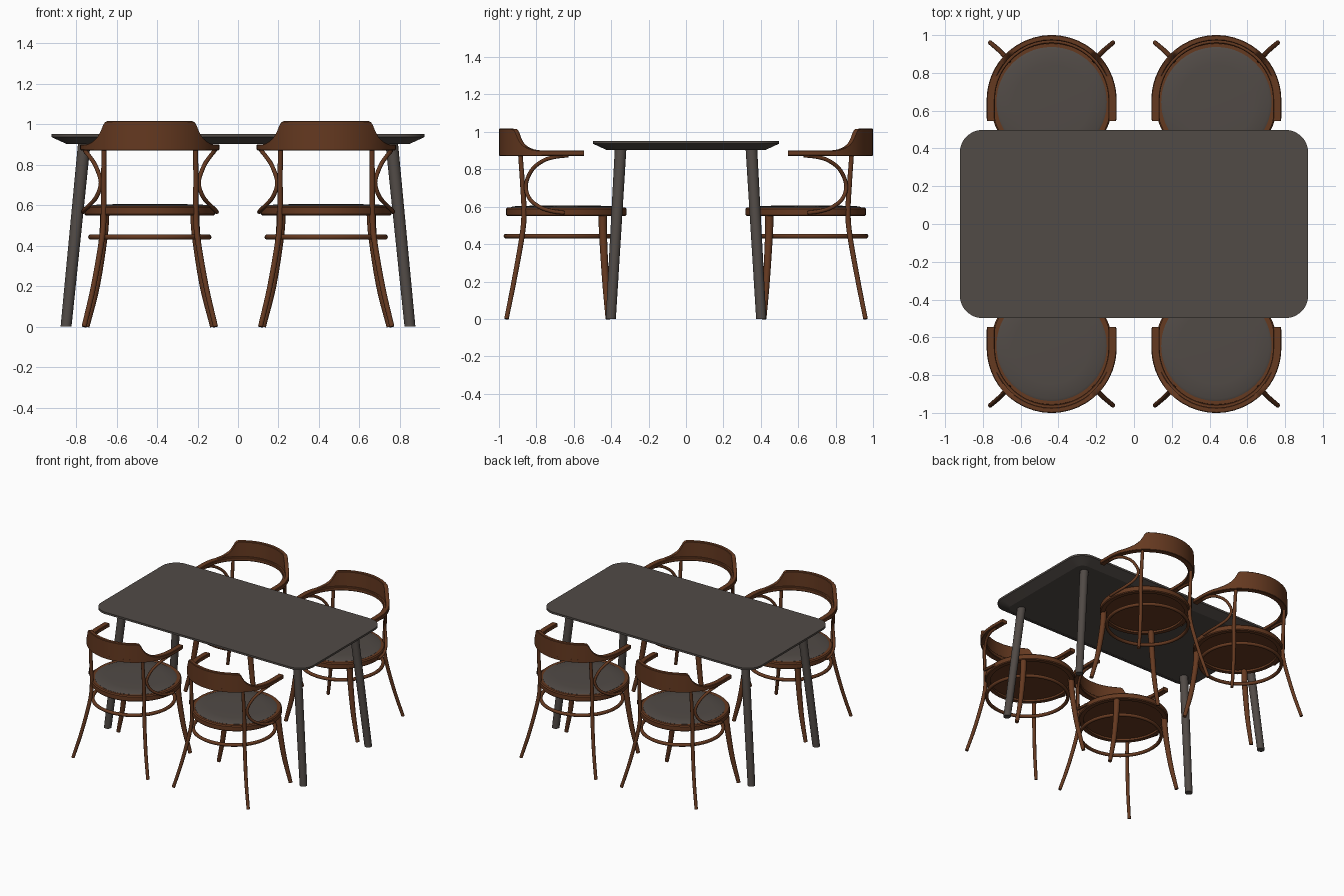
import bpy, bmesh, math
from mathutils import Vector

if "Cube" in bpy.data.objects:
    bpy.data.objects.remove(bpy.data.objects["Cube"])


def material(name, rgb):
    m = bpy.data.materials.new(name)
    m.diffuse_color = (*rgb, 1)
    m.use_nodes = True
    m.node_tree.nodes["Principled BSDF"].inputs["Base Color"].default_value = m.diffuse_color
    return m


WOOD = material("brown wood", (0.130, 0.041, 0.0145))
GREY = material("warm dark grey", (0.082, 0.069, 0.061))
CX, SEAT_Y, BACK_Y = 0.436, -0.64, -0.656


def finish(name, bm, mat, angle=40):
    bmesh.ops.remove_doubles(bm, verts=bm.verts, dist=1e-5)
    bmesh.ops.recalc_face_normals(bm, faces=bm.faces)
    me = bpy.data.meshes.new(name)
    bm.to_mesh(me)
    bm.free()
    me.materials.append(mat)
    ob = bpy.data.objects.new(name, me)
    bpy.context.collection.objects.link(ob)
    bpy.ops.object.select_all(action='DESELECT')
    ob.select_set(True)
    bpy.context.view_layer.objects.active = ob
    bpy.ops.object.shade_smooth_by_angle(angle=math.radians(angle))
    return ob


def skin(name, loops, mat, closed=False, caps=True, angle=40):
    """Bridge equal-length vertex loops into one surface."""
    bm = bmesh.new()
    rows = [[bm.verts.new(p) for p in lp] for lp in loops]
    n = len(rows[0])
    for i in range(len(rows) if closed else len(rows) - 1):
        a, b = rows[i], rows[(i + 1) % len(rows)]
        for j in range(n):
            k = (j + 1) % n
            bm.faces.new((a[j], a[k], b[k], b[j]))
    if caps and not closed:
        bm.faces.new(rows[0])
        bm.faces.new(rows[-1])
    return finish(name, bm, mat, angle)


def smooth_path(pts, steps=6):
    """Catmull-Rom interpolation of (x, y, z, radius) points."""
    pts = [Vector(p) for p in pts]
    p = [2 * pts[0] - pts[1]] + pts + [2 * pts[-1] - pts[-2]]
    out = []
    for i in range(1, len(p) - 2):
        a, b, c, d = p[i - 1:i + 3]
        for s in range(steps):
            t = s / steps
            out.append(0.5 * (2 * b + (c - a) * t + (2 * a - 5 * b + 4 * c - d) * t * t
                              + (3 * b - a - 3 * c + d) * t ** 3))
    return out + [pts[-1]]


def tube(name, pts, mat, sides=12, steps=6, ref=(0, 0, 1), flat_ends=False):
    path = smooth_path(pts, steps)
    loops = []
    for i, p in enumerate(path):
        t = (path[min(i + 1, len(path) - 1)] - path[max(i - 1, 0)]).to_3d().normalized()
        if flat_ends:
            t = Vector((0, 0, 1))
        u = t.cross(Vector(ref)).normalized()
        v = t.cross(u)
        loops.append([p.to_3d() + p[3] * (math.cos(a) * u + math.sin(a) * v)
                      for a in (2 * math.pi * k / sides for k in range(sides))])
    return skin(name, loops, mat)


def ring(name, profile, cy, mat, n=64):
    """Revolve a closed (r, z) profile round the vertical axis at y = cy."""
    loops = [[(r * math.cos(a), cy + r * math.sin(a), z) for r, z in profile]
             for a in (2 * math.pi * i / n for i in range(n))]
    return skin(name, loops, mat, closed=True)


def disc(name, profile, cy, mat, n=64):
    """Stack of circles with capped ends."""
    loops = [[(r * math.cos(a), cy + r * math.sin(a), z)
              for a in (2 * math.pi * i / n for i in range(n))] for r, z in profile]
    return skin(name, loops, mat)


# Table top: rounded rectangle with an undercut edge
def rounded_rect(hx, hy, r, z):
    out = []
    for q, (sx, sy) in enumerate(((1, 1), (-1, 1), (-1, -1), (1, -1))):
        for i in range(13):
            a = math.radians(90 * q + 7.5 * i)
            out.append((sx * (hx - r) + r * math.cos(a), sy * (hy - r) + r * math.sin(a), z))
    return out


skin("table_top", [rounded_rect(0.845, 0.422, 0.06, 0.902),
                   rounded_rect(0.922, 0.498, 0.12, 0.937),
                   rounded_rect(0.922, 0.498, 0.12, 0.952)], GREY, angle=20)

# Splayed table legs
for sx in (-1, 1):
    for sy in (-1, 1):
        tube("table_leg", [(sx * 0.85, sy * 0.402, 0, 0.027), (sx * 0.76, sy * 0.35, 0.905, 0.031)],
             GREY, sides=20, steps=1, ref=(0, 1, 0), flat_ends=True)

chair = []

# Seat frame, underside panel and cushion
chair.append(ring("seat_frame", [(0.285, 0.55), (0.316, 0.55), (0.322, 0.556), (0.322, 0.588),
                                 (0.315, 0.596), (0.285, 0.596)], SEAT_Y, WOOD))
chair.append(disc("seat_panel", [(0.29, 0.565), (0.29, 0.58)], SEAT_Y, WOOD))
chair.append(disc("seat_cushion", [(0.292, 0.585), (0.292, 0.597), (0.28, 0.602), (0.2, 0.605),
                                   (0.08, 0.606)], SEAT_Y - 0.005, GREY))

# Foot ring below the seat
chair.append(ring("foot_ring", [(0.292 + 0.013 * math.cos(math.pi * k / 5),
                                 0.443 + 0.013 * math.sin(math.pi * k / 5)) for k in range(10)],
                  -0.67, WOOD))

# Arm hoop: flat bent bar with straight front ends
stations = [(-0.545, -0.003), (-0.56, 0.0), (-0.61, 0.0)]
hoop = []
section = [(0.300, 0.876), (0.304, 0.872), (0.340, 0.872), (0.344, 0.876),
           (0.344, 0.897), (0.340, 0.901), (0.304, 0.901), (0.300, 0.897)]
for y, d in stations:
    hoop.append([(r + d, y, z) for r, z in section])
for i in range(49):
    a = math.pi * i / 48
    hoop.append([(r * math.cos(a), BACK_Y - r * math.sin(a), z) for r, z in section])
for y, d in reversed(stations):
    hoop.append([(-r - d, y, z) for r, z in section])
chair.append(skin("arm_hoop", hoop, WOOD))

# Curved back panel, its ends sweeping down into the arms
half = [(0, 1.017), (8, 1.017), (16, 1.017), (24, 1.017), (32, 1.017), (38, 1.016), (40.5, 1.011),
        (42, 1.0), (44, 0.978), (46.5, 0.955), (50, 0.934), (55, 0.917), (61, 0.906), (70, 0.899)]
panel = []
for deg, top in [(-d, t) for d, t in reversed(half[1:])] + half:
    a = math.radians(deg)
    panel.append([(r * math.sin(a), BACK_Y - r * math.cos(a), z)
                  for r, z in ((0.3445, 0.874), (0.3445, top - 0.004), (0.341, top),
                               (0.320, top), (0.316, top - 0.004), (0.316, 0.874))])
chair.append(skin("back_panel", panel, WOOD))

# Legs and bent arm loops, left and right
for s in (-1, 1):
    chair.append(tube("back_leg", [(s * 0.226, -0.886, 0.885, 0.012), (s * 0.228, -0.874, 0.72, 0.013),
                                   (s * 0.228, -0.866, 0.57, 0.014), (s * 0.236, -0.877, 0.44, 0.014),
                                   (s * 0.278, -0.920, 0.20, 0.013), (s * 0.325, -0.960, 0.0, 0.012)],
                      WOOD, ref=(0, 1, 0)))
    chair.append(tube("front_leg", [(s * 0.222, -0.446, 0.57, 0.023), (s * 0.230, -0.443, 0.44, 0.021),
                                    (s * 0.265, -0.430, 0.20, 0.018), (s * 0.312, -0.416, 0.0, 0.014)],
                      WOOD, ref=(0, 1, 0)))
    loop = []
    for y, z, r in ((-0.63, 0.874, 0.322), (-0.70, 0.866, 0.322), (-0.765, 0.845, 0.322),
                    (-0.825, 0.795, 0.32), (-0.856, 0.715, 0.318), (-0.838, 0.645, 0.322),
                    (-0.785, 0.600, 0.328), (-0.72, 0.577, 0.331), (-0.65, 0.567, 0.331)):
        loop.append((s * math.sqrt(r * r - (y + 0.65) ** 2), y, z, 0.0105))
    chair.append(tube("arm_loop", loop, WOOD, sides=10, steps=4, ref=(1, 0, 0)))

# Place the four chairs: two in front, two turned round at the back
for ob in chair:
    ob.location.x = CX
    for x, turn in ((-CX, 0), (CX, math.pi), (-CX, math.pi)):
        c = ob.copy()
        c.location.x = x
        c.rotation_euler.z = turn
        bpy.context.collection.objects.link(c)
